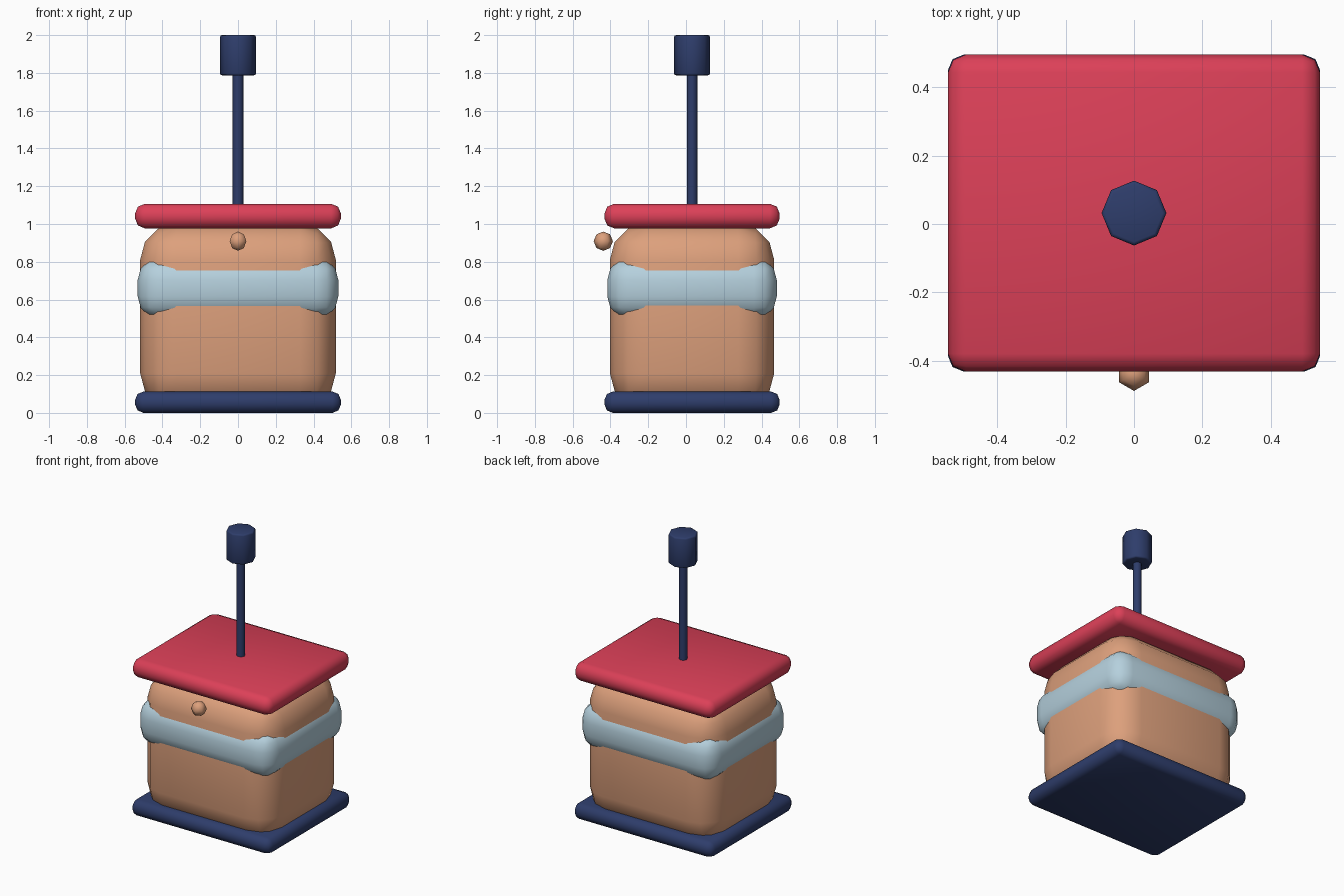
import bpy
import bmesh
import math

if "Cube" in bpy.data.objects:
    bpy.data.objects.remove(bpy.data.objects["Cube"])

CY = 0.032  # the box sits slightly behind centre because of the front button


def material(name, hex_colour):
    lin = []
    for i in (0, 2, 4):
        c = int(hex_colour[i:i + 2], 16) / 255
        lin.append(c / 12.92 if c <= 0.04045 else ((c + 0.055) / 1.055) ** 2.4)
    m = bpy.data.materials.new(name)
    m.diffuse_color = (*lin, 1)
    m.use_nodes = True
    m.node_tree.nodes["Principled BSDF"].inputs["Base Color"].default_value = m.diffuse_color
    return m


navy = material("navy", "2E3D6B")
red = material("red", "DC4058")
tan = material("tan", "DDA07C")
pale_blue = material("pale blue", "B5D0DD")


def finish(name, bm, mat, angle=60):
    bmesh.ops.recalc_face_normals(bm, faces=bm.faces)
    mesh = bpy.data.meshes.new(name)
    bm.to_mesh(mesh)
    bm.free()
    mesh.materials.append(mat)
    ob = bpy.data.objects.new(name, mesh)
    bpy.context.collection.objects.link(ob)
    bpy.ops.object.select_all(action='DESELECT')
    ob.select_set(True)
    bpy.context.view_layer.objects.active = ob
    bpy.ops.object.shade_smooth_by_angle(angle=math.radians(angle))
    return ob


def rounded_box(name, hx, hy, z0, z1, radius, segments, mat):
    bm = bmesh.new()
    bmesh.ops.create_cube(bm, size=1)
    for v in bm.verts:
        v.co = (v.co.x * 2 * hx, v.co.y * 2 * hy + CY,
                z0 + (v.co.z + 0.5) * (z1 - z0))
    bmesh.ops.bevel(bm, geom=list(bm.edges), offset=radius, segments=segments,
                    profile=0.5, affect='EDGES')
    return finish(name, bm, mat)


def post(name, radius, z0, z1, mat, bevel=0.0):
    bm = bmesh.new()
    bmesh.ops.create_cone(bm, cap_ends=True, segments=8, radius1=radius,
                          radius2=radius, depth=z1 - z0)
    if bevel:
        rims = [e for e in bm.edges if abs(e.verts[0].co.z - e.verts[1].co.z) < 1e-5]
        bmesh.ops.bevel(bm, geom=rims, offset=bevel, segments=2, profile=0.5,
                        affect='EDGES')
    bmesh.ops.translate(bm, verts=bm.verts, vec=(0, CY, (z0 + z1) / 2))
    return finish(name, bm, mat, 50)


# Box: base slab, rounded body, belt around it and lid slab
rounded_box("base", 0.545, 0.464, 0.0, 0.113, 0.045, 2, navy)
rounded_box("body", 0.518, 0.435, 0.02, 1.0, 0.19, 3, tan)
rounded_box("belt", 0.531, 0.4485, 0.496, 0.824, 0.12, 3, pale_blue)
rounded_box("lid", 0.545, 0.464, 0.977, 1.107, 0.052, 2, red)

# Plunger: thin rod with a chunky grip
post("plunger_rod", 0.028, 1.05, 1.82, navy)
post("plunger_grip", 0.095, 1.787, 2.0, navy, 0.01)

# Small button on the front
bm = bmesh.new()
bmesh.ops.create_uvsphere(bm, u_segments=6, v_segments=4, radius=0.051)
for v in bm.verts:
    x, y, z = v.co
    a = math.radians(30) if any(abs(u.co.x) < 1e-5 and abs(u.co.y) > 0.045
                                for u in bm.verts) is False else 0
    break
for v in bm.verts:  # turn a corner towards the front
    x, y, z = v.co
    v.co = (x * math.cos(a) - y * math.sin(a),
            x * math.sin(a) + y * math.cos(a) - 0.438, z + 0.909)
finish("front_button", bm, tan, 80)
